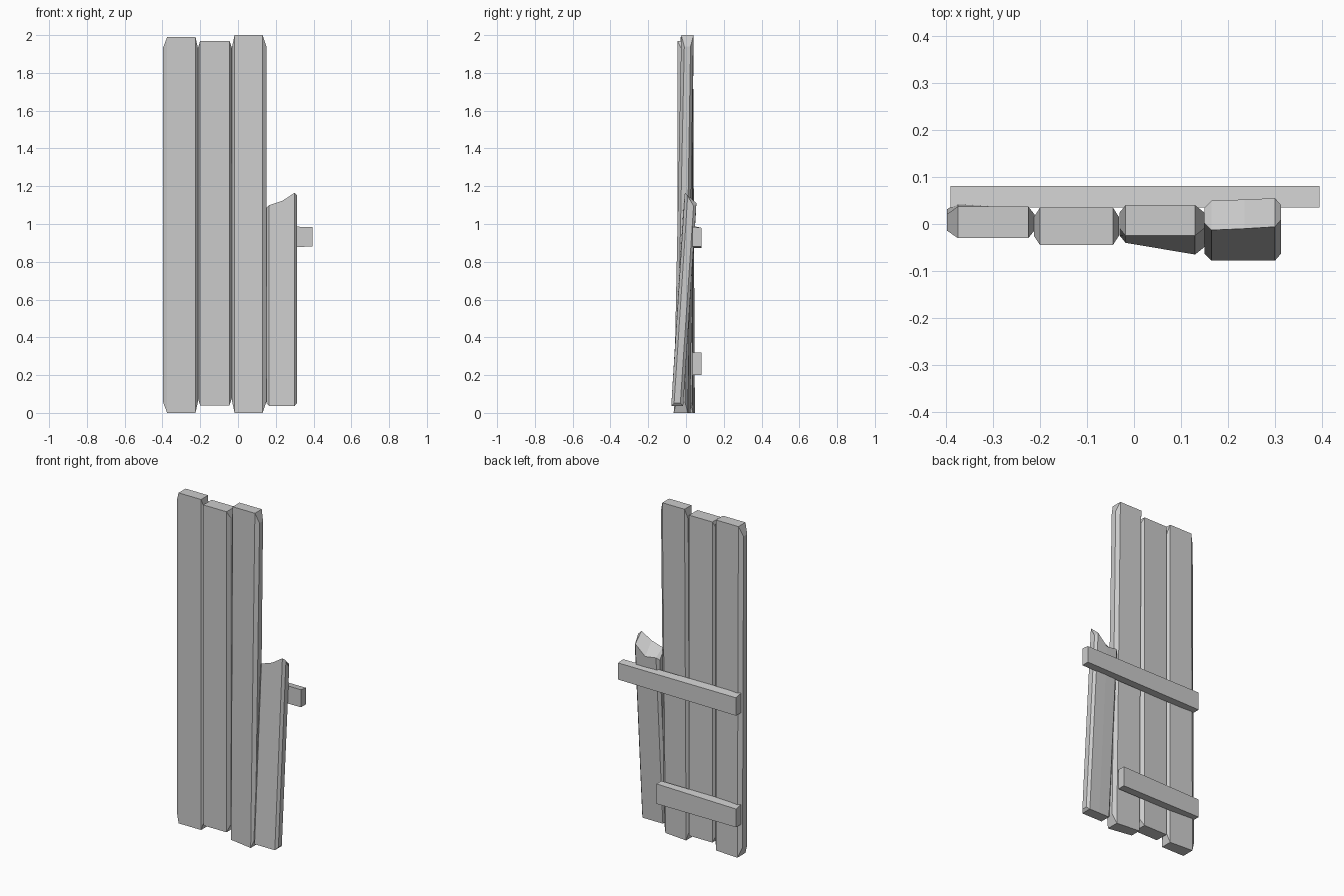
import bpy
from mathutils import Vector

if "Cube" in bpy.data.objects:
    bpy.data.objects.remove(bpy.data.objects["Cube"])


def make_mesh(name, verts, faces):
    mesh = bpy.data.meshes.new(name)
    mesh.from_pydata(verts, [], faces)
    mesh.update()
    obj = bpy.data.objects.new(name, mesh)
    bpy.context.collection.objects.link(obj)
    return obj


def slab(name, columns, bulges=(0, 0), inset_z=0.06, inset_y=0.016):
    """Each column holds four points: front bottom, back bottom, back top, front top.
    The two end faces bulge sideways to a smaller face, giving chamfered edges."""
    rings = [[Vector(p) for p in c] for c in columns]

    def bulge(ring, dx):
        signs = ((1, 1), (-1, 1), (-1, -1), (1, -1))
        return [p + Vector((dx, sy * inset_y, sz * inset_z))
                for p, (sy, sz) in zip(ring, signs)]

    if bulges[0]:
        rings.insert(0, bulge(rings[0], -bulges[0]))
    if bulges[1]:
        rings.append(bulge(rings[-1], bulges[1]))
    verts = [p for r in rings for p in r]
    faces = [(0, 3, 2, 1)]
    for i in range(len(rings) - 1):
        a, b = 4 * i, 4 * i + 4
        for k in range(4):
            n = (k + 1) % 4
            faces.append((a + k, a + n, b + n, b + k))
    e = 4 * len(rings) - 4
    faces.append((e, e + 1, e + 2, e + 3))
    # flip consistently outward
    faces = [tuple(f) if j in (0, len(faces) - 1) else tuple(reversed(f))
             for j, f in enumerate(faces)]
    obj = make_mesh(name, verts, faces)
    import bmesh
    bm = bmesh.new()
    bm.from_mesh(obj.data)
    bmesh.ops.recalc_face_normals(bm, faces=bm.faces)
    bm.to_mesh(obj.data)
    bm.free()
    return obj


def column(x, bottom_y, top_y, bottom_z, top_z):
    """bottom_y, top_y, top_z are (front, back) pairs."""
    return [(x, bottom_y[0], bottom_z), (x, bottom_y[1], bottom_z),
            (x, top_y[1], top_z[1]), (x, top_y[0], top_z[0])]


# tall planks
slab("left_plank", [
    column(-0.375, (-0.03, 0.047), (-0.03, 0.037), 0.0, (1.99, 1.99)),
    column(-0.225, (-0.03, 0.037), (-0.03, 0.037), 0.0, (1.99, 1.99))],
    (0.023, 0.013))
slab("middle_plank", [
    column(-0.20, (-0.045, 0.035), (-0.045, 0.035), 0.04, (1.97, 1.97)),
    column(-0.045, (-0.045, 0.035), (-0.045, 0.035), 0.04, (1.97, 1.97))],
    (0.013, 0.013), 0.04, 0.02)
slab("right_plank", [
    column(-0.018, (-0.04, 0.025), (-0.025, 0.04), 0.0, (2.0, 2.0)),
    column(0.13, (-0.065, 0.01), (-0.025, 0.04), 0.0, (2.0, 2.0))],
    (0.013, 0.02))

# short broken plank, leaning back
slab("broken_plank", [
    column(0.165, (-0.078, -0.015), (-0.013, 0.05), 0.037, (1.10, 1.06)),
    column(0.235, (-0.078, -0.015), (-0.01, 0.052), 0.037, (1.123, 1.05)),
    column(0.30, (-0.078, -0.015), (-0.006, 0.055), 0.037, (1.165, 1.11))],
    (0.015, 0.013), 0.015, 0.015)

# rear cross bars
BAR_Y = (0.035, 0.081)
slab("upper_cross_bar", [
    column(-0.39, BAR_Y, BAR_Y, 0.872, (0.99, 0.98)),
    column(0.395, BAR_Y, BAR_Y, 0.88, (0.985, 0.98))])
slab("lower_cross_bar", [
    column(-0.39, BAR_Y, BAR_Y, 0.2, (0.32, 0.31)),
    column(0.14, BAR_Y, BAR_Y, 0.2, (0.32, 0.32))])
